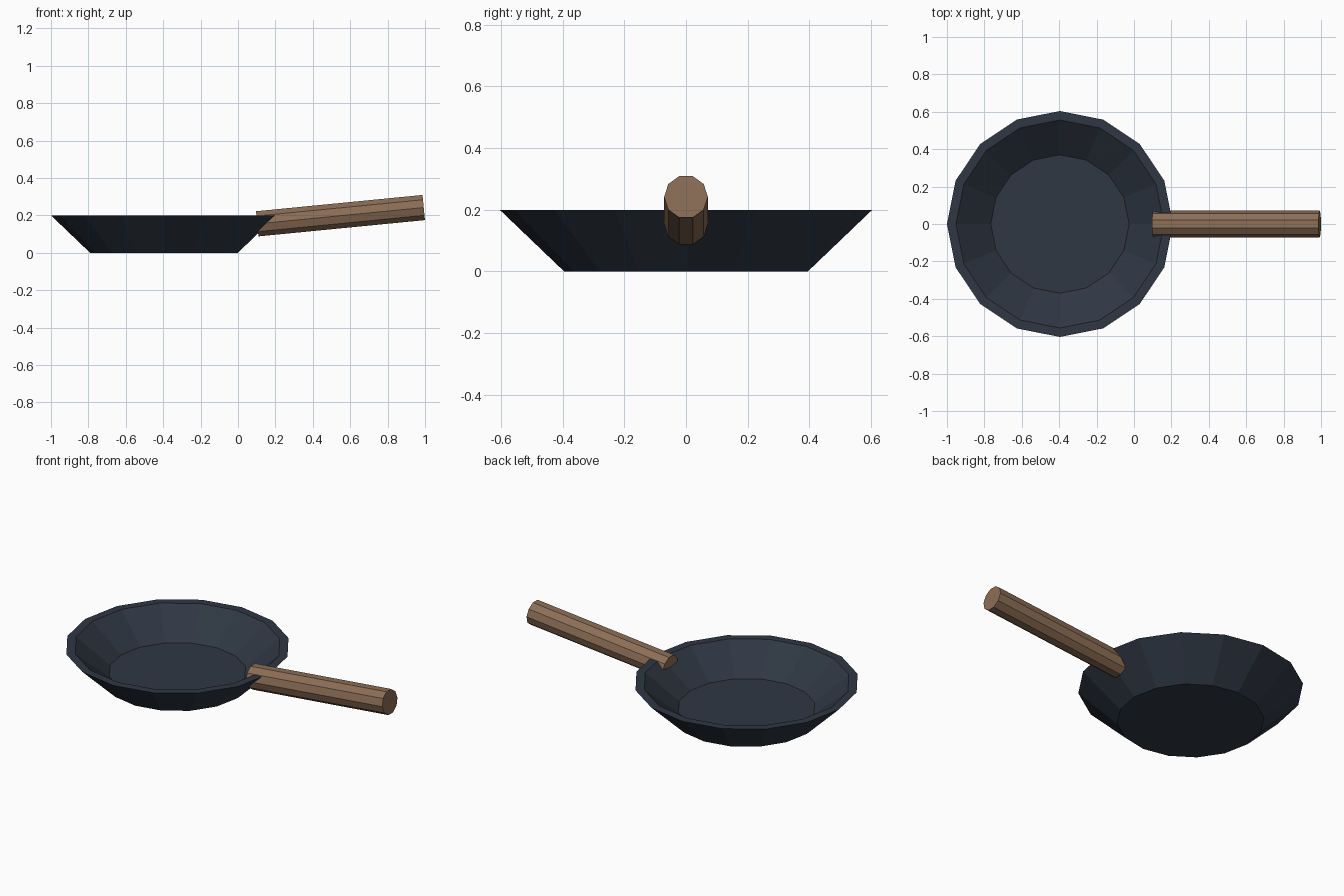
import bpy, bmesh
from math import cos, sin, tau
from mathutils import Vector

cube = bpy.data.objects.get("Cube")
if cube:
    bpy.data.objects.remove(cube, do_unlink=True)


def material(name, rgb):
    mat = bpy.data.materials.new(name)
    mat.use_nodes = True
    mat.diffuse_color = (*rgb, 1)
    mat.node_tree.nodes["Principled BSDF"].inputs["Base Color"].default_value = (*rgb, 1)
    return mat


def lathe(name, profile, sides, mat, phase=0.0):
    """Sweep (radius, height) points around z, closing both ends with flat caps."""
    bm = bmesh.new()
    angles = [phase + tau * i / sides for i in range(sides)]
    rings = [[bm.verts.new((r * cos(a), r * sin(a), z)) for a in angles]
             for r, z in profile]
    for low, high in zip(rings, rings[1:]):
        for i in range(sides):
            j = (i + 1) % sides
            bm.faces.new((low[i], low[j], high[j], high[i]))
    bm.faces.new(rings[0][::-1])
    bm.faces.new(rings[-1])
    bmesh.ops.recalc_face_normals(bm, faces=bm.faces)
    mesh = bpy.data.meshes.new(name)
    bm.to_mesh(mesh)
    bm.free()
    mesh.materials.append(mat)
    obj = bpy.data.objects.new(name, mesh)
    bpy.context.collection.objects.link(obj)
    return obj


iron = material("dark blue iron", (0.028, 0.038, 0.056))
wood = material("brown wood", (0.262, 0.156, 0.093))

# Pan: outer base, outer rim, inner rim, inner floor
pan = lathe("pan", [(0.395, 0), (0.604, 0.2), (0.556, 0.2), (0.37, 0.05)], 16, iron)
pan.location.x = -0.396

# Handle: ten-sided rod rising gently away from the pan, flat side up
start, end = Vector((0.103, 0, 0.155)), Vector((0.993, 0, 0.242))
axis = end - start
handle = lathe("handle", [(0.071, 0), (0.071, axis.length)], 10, wood, phase=tau / 4)
handle.location = start
handle.rotation_euler = Vector((0, 0, 1)).rotation_difference(axis).to_euler()
